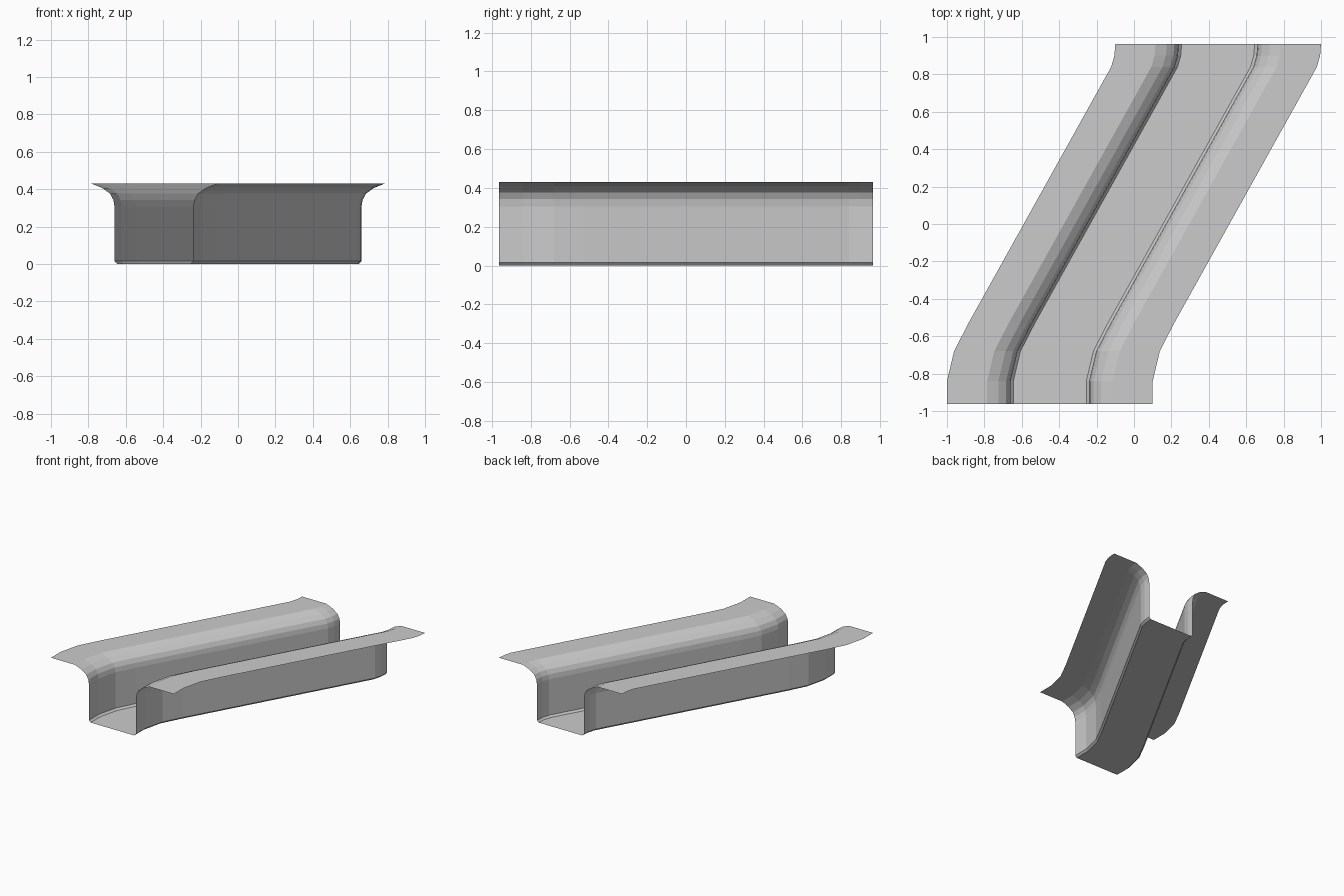
import bpy
import bmesh

if "Cube" in bpy.data.objects:
    bpy.data.objects.remove(bpy.data.objects["Cube"])

# Half of the channel cross-section: (offset from centreline, height)
half = [(0.195, 0.0), (0.21, 0.015), (0.21, 0.305), (0.216, 0.342), (0.234, 0.376),
        (0.275, 0.406), (0.335, 0.43), (0.55, 0.43)]
# Full open section: left flange, wall, floor, wall, right flange
section = [(-x, z) for x, z in reversed(half)] + half

# Centreline of the slanted run, straightening at both ends: (x, y)
path = [(-0.45, -0.963), (-0.45, -0.84), (-0.412, -0.68), (-0.335, -0.53),
        (0.428, 0.84), (0.445, 0.90), (0.45, 0.963)]

# Sweep the section along the path as a single thin sheet
bm = bmesh.new()
rows = [[bm.verts.new((cx + x, y, z)) for x, z in section] for cx, y in path]
for a, b in zip(rows, rows[1:]):
    for i in range(len(section) - 1):
        bm.faces.new((a[i], a[i + 1], b[i + 1], b[i]))

mesh = bpy.data.meshes.new("flared_channel")
bm.to_mesh(mesh)
bm.free()
channel = bpy.data.objects.new("flared_channel", mesh)
bpy.context.collection.objects.link(channel)
